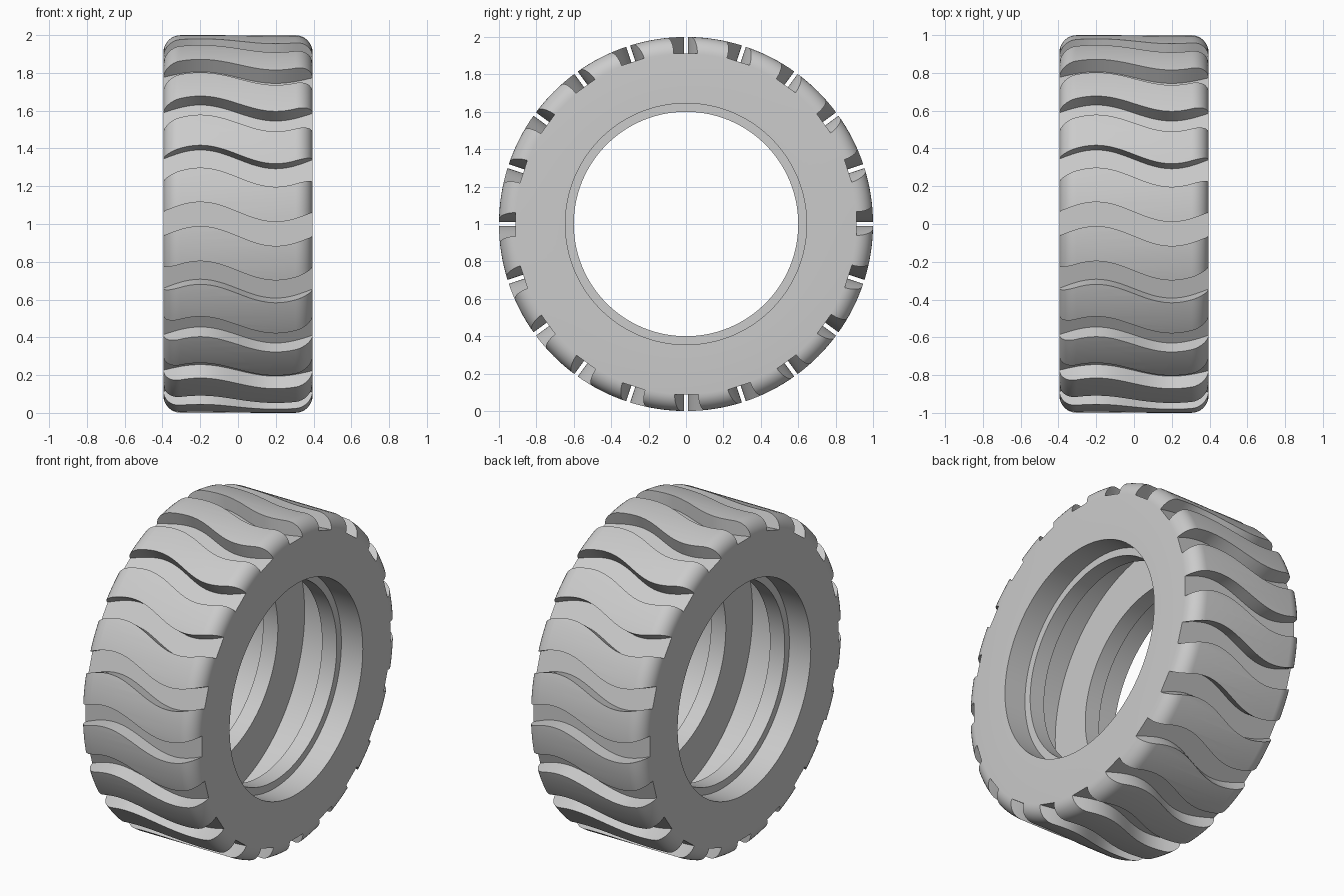
import bpy, bmesh, math
from mathutils import Matrix, Vector

cube = bpy.data.objects.get("Cube")
if cube:
    bpy.data.objects.remove(cube, do_unlink=True)

HALF, RADIUS, ROUND = 0.395, 1.0, 0.09
GROOVES, FLOOR, WAVE, GAP = 20, 0.912, 0.0525, 0.0635
AXLE = Vector((0, 0, 1))

rubber = bpy.data.materials.new("grey_rubber")
rubber.use_nodes = True
grey = (0.6, 0.6, 0.6, 1)
rubber.diffuse_color = grey
rubber.node_tree.nodes["Principled BSDF"].inputs["Base Color"].default_value = grey


def make_object(name, bm):
    bmesh.ops.recalc_face_normals(bm, faces=bm.faces[:])
    mesh = bpy.data.meshes.new(name)
    bm.to_mesh(mesh)
    bm.free()
    mesh.materials.append(rubber)
    obj = bpy.data.objects.new(name, mesh)
    bpy.context.collection.objects.link(obj)
    return obj


# Tyre body: half cross-section (x, radius), mirrored and spun round the axle
half = [(0.15, 0.86), (0.15, 0.6), (0.25, 0.6), (0.25, 0.645), (HALF, 0.645)]
for i in range(9):
    a = math.pi / 2 * i / 8
    half.append((HALF - ROUND + ROUND * math.cos(a), RADIUS - ROUND + ROUND * math.sin(a)))
profile = half + [(-x, r) for x, r in reversed(half)]
bm = bmesh.new()
ring = [bm.verts.new((x, 0, r + AXLE.z)) for x, r in profile]
edges = [bm.edges.new((v, ring[(i + 1) % len(ring)])) for i, v in enumerate(ring)]
bmesh.ops.spin(bm, geom=ring + edges, cent=AXLE, axis=(1, 0, 0),
               angle=math.tau, steps=160, use_merge=False)
bmesh.ops.remove_doubles(bm, verts=bm.verts[:], dist=0.0001)
tyre = make_object("tyre", bm)

# Wavy groove cutters, repeated round the tread
bm = bmesh.new()
STEPS = 36
for k in range(GROOVES):
    turn = Matrix.Translation(AXLE) @ Matrix.Rotation(math.tau * k / GROOVES, 4, 'X')
    sections = []
    for i in range(STEPS + 1):
        x = -0.45 + 0.9 * i / STEPS
        y = -WAVE * math.sin(math.tau * x / 0.8)
        corners = [(y - GAP, FLOOR), (y + GAP, FLOOR), (y + GAP, 1.1), (y - GAP, 1.1)]
        sections.append([bm.verts.new(turn @ Vector((x, cy, cz))) for cy, cz in corners])
    for a, b in zip(sections, sections[1:]):
        for j in range(4):
            n = (j + 1) % 4
            bm.faces.new((a[j], a[n], b[n], b[j]))
    bm.faces.new(sections[0])
    bm.faces.new(sections[-1])
cutter = make_object("groove_cutter", bm)
cutter.hide_render = True

# Cut the tread and smooth the curved surfaces
cut = tyre.modifiers.new("tread_grooves", 'BOOLEAN')
cut.operation = 'DIFFERENCE'
cut.solver = 'EXACT'
cut.object = cutter
bpy.ops.object.select_all(action='DESELECT')
tyre.select_set(True)
bpy.context.view_layer.objects.active = tyre
bpy.ops.object.modifier_apply(modifier=cut.name)
bpy.data.objects.remove(cutter, do_unlink=True)
bpy.ops.object.shade_smooth_by_angle(angle=math.radians(30))
